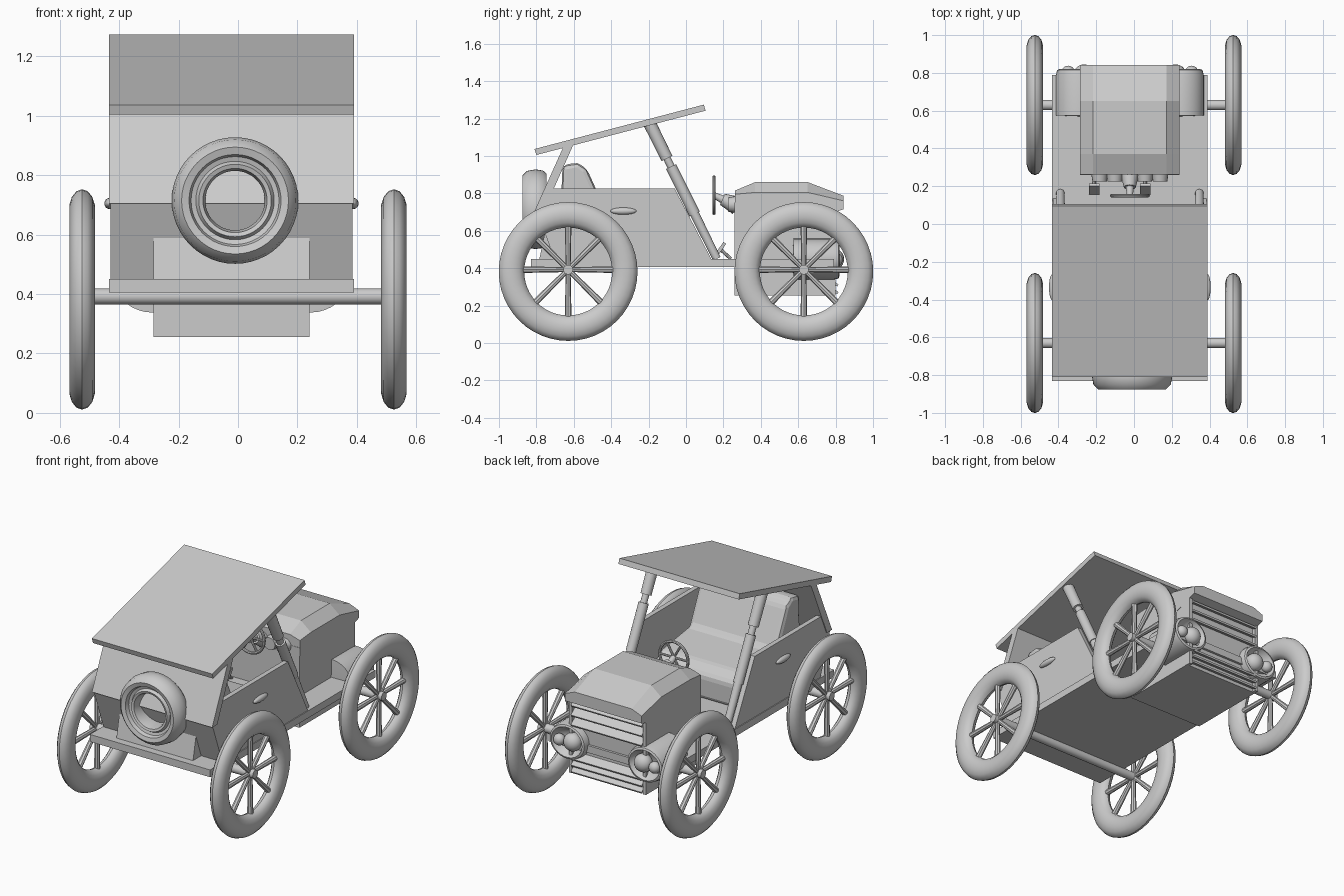
import bpy, bmesh
from math import sin, cos, pi, radians
from mathutils import Vector

if "Cube" in bpy.data.objects:
    bpy.data.objects.remove(bpy.data.objects["Cube"])

CX = -0.022          # centre line of the bodywork
TAU = 2 * pi


def finish(name, bm, smooth=False):
    bmesh.ops.remove_doubles(bm, verts=bm.verts, dist=1e-5)
    bmesh.ops.recalc_face_normals(bm, faces=bm.faces)
    me = bpy.data.meshes.new(name)
    bm.to_mesh(me)
    bm.free()
    if smooth:
        me.shade_smooth()
        me.set_sharp_from_angle(angle=radians(35))
    ob = bpy.data.objects.new(name, me)
    bpy.context.collection.objects.link(ob)
    return ob


def prism(name, pts, x0, x1):
    """Side profile (y, z) extruded along x."""
    bm = bmesh.new()
    a = [bm.verts.new((x0, y, z)) for y, z in pts]
    b = [bm.verts.new((x1, y, z)) for y, z in pts]
    bm.faces.new(a)
    bm.faces.new(b)
    for i in range(len(pts)):
        j = (i + 1) % len(pts)
        bm.faces.new((a[i], a[j], b[j], b[i]))
    return finish(name, bm)


def box(name, x0, x1, y0, y1, z0, z1):
    return prism(name, [(y0, z0), (y1, z0), (y1, z1), (y0, z1)], x0, x1)


def add_rod(bm, p, q, r1, r2, n=12):
    p, q = Vector(p), Vector(q)
    res = bmesh.ops.create_cone(bm, cap_ends=True, segments=n, radius1=r1,
                                radius2=r2, depth=(q - p).length)
    rot = (q - p).to_track_quat('Z', 'Y')
    for v in res['verts']:
        v.co = rot @ v.co + (p + q) / 2


def rods(name, items, n=12):
    bm = bmesh.new()
    for it in items:
        add_rod(bm, *it, n=n)
    return finish(name, bm, True)


def lathe(name, prof, axis, loc, n=40, closed=True, zs=1.0):
    """Profile (radius, offset) revolved about the x or y axis."""
    bm = bmesh.new()
    rings = []
    for i in range(n):
        c, s = cos(TAU * i / n), sin(TAU * i / n)
        rings.append([bm.verts.new(Vector(loc) + Vector(
            (a, r * c, r * s * zs) if axis == 'x' else (r * c, a, r * s * zs)))
            for r, a in prof])
    m = len(prof)
    for i in range(n):
        A, B = rings[i], rings[(i + 1) % n]
        for j in range(m if closed else m - 1):
            k = (j + 1) % m
            bm.faces.new((A[j], A[k], B[k], B[j]))
    return finish(name, bm, True)


def ball(name, loc, size):
    bm = bmesh.new()
    bmesh.ops.create_uvsphere(bm, u_segments=20, v_segments=12, radius=1)
    for v in bm.verts:
        v.co = Vector(loc) + v.co * Vector(size)
    return finish(name, bm, True)


# wheels, spokes and axles
tyre = [(0.303 + 0.068 * cos(TAU * i / 14), 0.044 * sin(TAU * i / 14)) for i in range(14)]
HZ = 0.392
for end, wy in (("rear", -0.63), ("front", 0.63)):
    for side, sx in (("left", -1), ("right", 1)):
        x = 0.525 * sx
        lathe(f"{end}_{side}_tyre", tyre, 'x', (x, wy, 0.382), 48)
        spokes = []
        for k in range(8):
            a = TAU * k / 8
            spokes.append(((x, wy, HZ), (x, wy + 0.26 * cos(a), HZ + 0.26 * sin(a)), 0.013, 0.018))
        rods(f"{end}_{side}_spokes", spokes, 8)
        rods(f"{end}_{side}_hub", [((x - 0.035, wy, HZ), (x + 0.035, wy, HZ), 0.026, 0.026)], 16)
    rods(f"{end}_axle", [((-0.52, wy, HZ), (0.52, wy, HZ), 0.027, 0.027)], 16)

# floor, roof and side walls
box("floor", -0.435, 0.39, -0.83, 0.79, 0.405, 0.45)
prism("roof", [(-0.81, 1.037), (-0.80, 1.005), (0.105, 1.242), (0.095, 1.274)], -0.435, 0.39)
wall = [(-0.735, 0.825), (-0.06, 0.825), (0.14, 0.44), (-0.69, 0.44), (-0.79, 0.70)]
prism("left_side", wall, -0.43, -0.40)
prism("right_side", wall, 0.355, 0.385)

# rear panels and trunk
prism("rear_upper_panel", [(-0.655, 1.05), (-0.60, 1.065), (-0.76, 0.705), (-0.81, 0.705)], -0.435, 0.39)
prism("rear_lower_panel", [(-0.80, 0.71), (-0.76, 0.71), (-0.66, 0.44), (-0.70, 0.44)], -0.43, 0.385)
prism("trunk", [(-0.74, 0.66), (-0.79, 0.42), (-0.45, 0.42), (-0.45, 0.66)], -0.285, 0.24)

# spare wheel
spare = [(0.213, 0), (0.205, -0.045), (0.18, -0.07), (0.155, -0.063), (0.148, -0.04),
         (0.132, -0.035), (0.122, -0.052), (0.108, -0.047), (0.1, -0.01), (0.1, 0.04),
         (0.15, 0.06), (0.19, 0.06), (0.207, 0.04)]
lathe("spare_wheel", spare, 'y', (-0.01, -0.805, 0.715), 48)

# engine block with louvred grille
box("engine_block", -0.285, 0.24, 0.26, 0.775, 0.255, 0.75)
for i, z in enumerate((0.69, 0.63, 0.57, 0.36, 0.32, 0.28)):
    prism(f"grille_slat_{i}", [(0.765, z + 0.02), (0.775, z + 0.022), (0.815, z - 0.008),
                               (0.81, z - 0.018), (0.765, z)], -0.265, 0.22)
for s in (-1, 1):
    x = CX + s * 0.253
    box("grille_frame", x - 0.01, x + 0.01, 0.76, 0.80, 0.255, 0.73)

# hood lofted along y: (y, top z, shoulder z, bottom z)
bm = bmesh.new()
rings = []
for y, t, e, b in ((0.262, 0.815, 0.795, 0.70), (0.37, 0.86, 0.805, 0.65),
                   (0.65, 0.86, 0.805, 0.65), (0.842, 0.787, 0.76, 0.715)):
    rings.append([bm.verts.new((CX + x, y, z)) for x, z in
                  ((-0.263, b), (-0.263, e), (-0.195, t), (0.195, t), (0.263, e), (0.263, b))])
for A, B in zip(rings, rings[1:]):
    for j in range(6):
        k = (j + 1) % 6
        bm.faces.new((A[j], A[k], B[k], B[j]))
bm.faces.new(rings[0])
bm.faces.new(rings[-1])
finish("hood", bm)

# headlights, pillars and door handles on both sides
lamp = [(0, 0.57), (0.125, 0.575), (0.125, 0.785), (0.118, 0.815), (0.105, 0.82),
        (0.09, 0.79), (0.05, 0.765), (0, 0.76)]
for side, s in (("left", -1), ("right", 1)):
    lx = CX + s * 0.267
    lathe(f"{side}_headlight", lamp, 'y', (lx, 0, 0.448), 32, False, 0.88)
    ball(f"{side}_main_bulb", (lx - s * 0.025, 0.795, 0.448), (0.055, 0.05, 0.055))
    ball(f"{side}_small_bulb", (lx + s * 0.06, 0.805, 0.445), (0.035, 0.033, 0.035))
    px = CX + s * 0.368
    lo, hi = Vector((px, 0.165, 0.45)), Vector((px, -0.195, 1.175))
    at = lambda t: lo.lerp(hi, t)
    rods(f"{side}_pillar", [(at(0), at(0.33), 0.022, 0.025), (at(0.33), at(0.68), 0.03, 0.03),
                            (at(0.68), at(0.74), 0.02, 0.02), (at(0.74), at(1), 0.032, 0.034)], 16)
    ball(f"{side}_door_handle", (CX + s * 0.41, -0.335, 0.705), (0.018, 0.07, 0.019))

# bench seat
seat = prism("bench_seat", [(-0.68, 0.47), (-0.66, 0.95), (-0.58, 0.965), (-0.53, 0.93), (-0.48, 0.82),
                            (-0.42, 0.69), (-0.14, 0.65), (-0.08, 0.60), (-0.08, 0.45), (-0.5, 0.45)],
             CX - 0.30, CX + 0.30)
bev = seat.modifiers.new("soft", 'BEVEL')
bev.width = 0.025
bev.segments = 2

# steering wheel and column
ring = [(0.097 + 0.009 * cos(TAU * i / 8), 0.009 * sin(TAU * i / 8)) for i in range(8)]
c = (CX, 0.15, 0.79)
lathe("steering_wheel", ring, 'y', c, 32)
rods("steering_spokes", [(c, (CX + 0.097 * cos(TAU * k / 6), 0.15, 0.79 + 0.097 * sin(TAU * k / 6)),
                          0.008, 0.007) for k in range(6)], 8)
rods("steering_column", [(c, (CX, 0.20, 0.765), 0.016, 0.022),
                         ((CX, 0.195, 0.768), (CX, 0.27, 0.735), 0.032, 0.05)], 16)

# dashboard gauges and pedals
for i, x in enumerate((-0.16, -0.08, 0.08, 0.16)):
    rods(f"gauge_{i}", [((CX + x, 0.27, 0.74), (CX + x, 0.225, 0.74), 0.045, 0.038)], 16)
for i, x in enumerate((-0.21, 0.06)):
    prism(f"pedal_{i}", [(0.155, 0.475), (0.17, 0.465), (0.215, 0.53), (0.20, 0.54)], x - 0.027, x + 0.027)
    rods(f"pedal_arm_{i}", [((x, 0.185, 0.50), (x, 0.24, 0.45), 0.009, 0.009)], 8)
